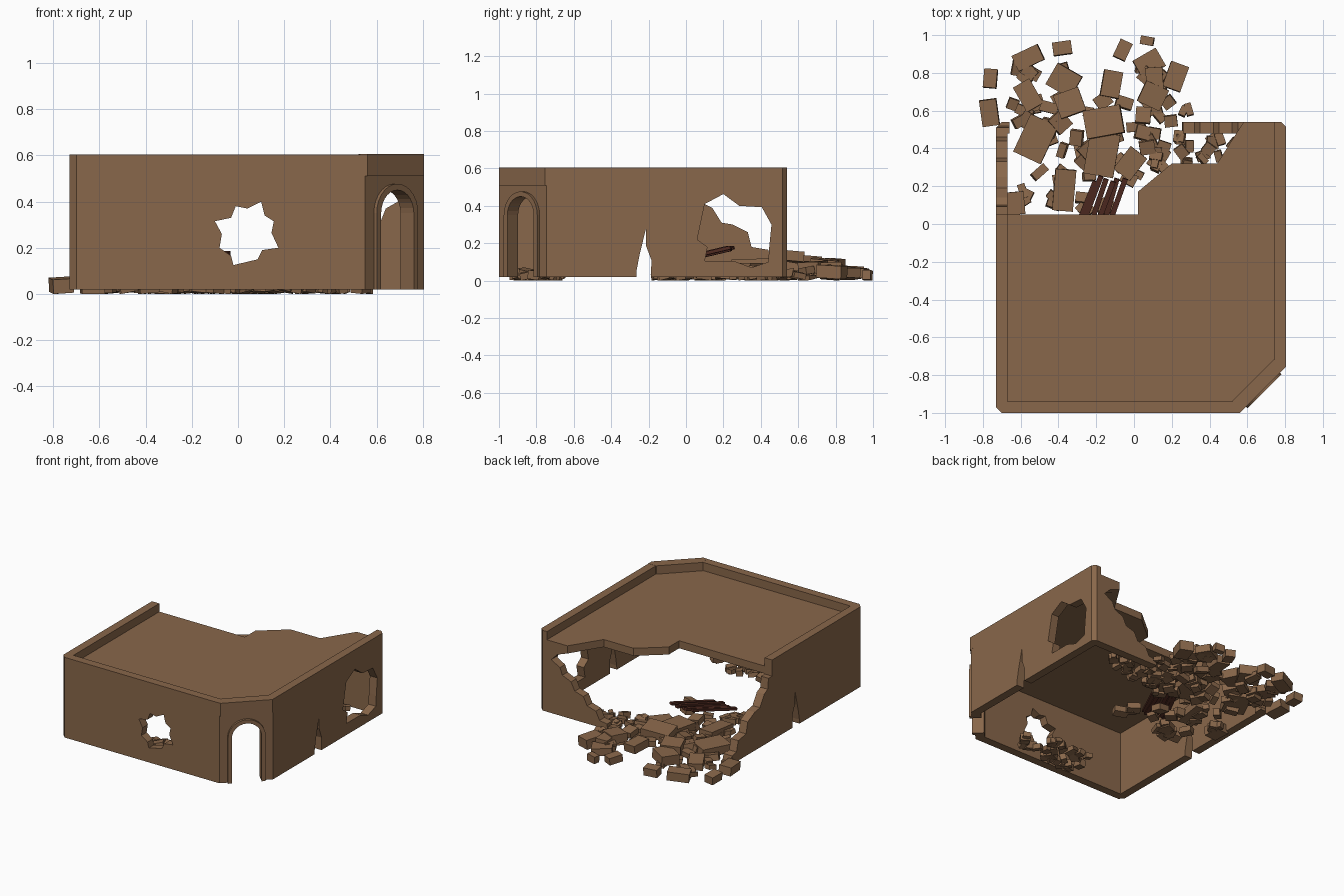
import bpy
import bmesh
import math
import random
from mathutils import Matrix, Vector

random.seed(7)
default_cube = bpy.data.objects.get("Cube")
if default_cube:
    bpy.data.objects.remove(default_cube, do_unlink=True)


def material(name, colour):
    mat = bpy.data.materials.new(name)
    mat.use_nodes = True
    mat.diffuse_color = (*colour, 1)
    mat.node_tree.nodes["Principled BSDF"].inputs["Base Color"].default_value = (*colour, 1)
    return mat


CLAY = material("clay brown", (0.25, 0.136, 0.069))
WOOD = material("dark red wood", (0.085, 0.025, 0.016))

# Each axis maps a profile point (a, b) and a depth d to space.
DIAGONAL = math.sqrt(0.5)
AXES = {
    "x": lambda a, b, d: (d, a, b),
    "y": lambda a, b, d: (a, d, b),
    "z": lambda a, b, d: (a, b, d),
    "corner": lambda a, b, d: (0.678 + (a + d) * DIAGONAL, -0.872 + (a - d) * DIAGONAL, b),
}


def finish(name, bm, mat):
    bmesh.ops.recalc_face_normals(bm, faces=bm.faces)
    mesh = bpy.data.meshes.new(name)
    bm.to_mesh(mesh)
    bm.free()
    mesh.materials.append(mat)
    obj = bpy.data.objects.new(name, mesh)
    bpy.context.scene.collection.objects.link(obj)
    return obj


def prism(name, points, axis, start, end, mat=CLAY):
    """Extrude a closed profile along an axis."""
    bm = bmesh.new()
    place = AXES[axis]
    near = [bm.verts.new(place(a, b, start)) for a, b in points]
    far = [bm.verts.new(place(a, b, end)) for a, b in points]
    bm.faces.new(near)
    bm.faces.new(far[::-1])
    for i in range(len(points)):
        j = (i + 1) % len(points)
        bm.faces.new((near[i], far[i], far[j], near[j]))
    return finish(name, bm, mat)


def cut(target, points, axis, start, end):
    """Remove an extruded profile from the target."""
    cutter = prism("cutter", points, axis, start, end)
    cutter.hide_render = True
    mod = target.modifiers.new("cut", "BOOLEAN")
    mod.operation = "DIFFERENCE"
    mod.solver = "EXACT"
    mod.object = cutter
    bpy.context.view_layer.objects.active = target
    bpy.ops.object.modifier_apply(modifier=mod.name)
    bpy.data.objects.remove(cutter, do_unlink=True)


def arch(half_width, top, bottom, steps=14):
    points = [(half_width, bottom)]
    for i in range(steps + 1):
        t = math.pi * i / steps
        points.append((half_width * math.cos(t), top - half_width + half_width * math.sin(t)))
    return points + [(-half_width, bottom)]


def add_block(bm, centre, size, turn, tilt=(0, 0)):
    """Box with its lowest corner resting at the height of centre."""
    rotation = (Matrix.Rotation(turn, 4, "Z") @ Matrix.Rotation(tilt[0], 4, "X")
                @ Matrix.Rotation(tilt[1], 4, "Y"))
    verts = bmesh.ops.create_cube(bm, size=1, matrix=rotation @ Matrix.Diagonal((*size, 1)))["verts"]
    low = min(v.co.z for v in verts)
    bmesh.ops.translate(bm, verts=verts, vec=Vector(centre) - Vector((0, 0, low)))


# Walls and roof: solid block, hollowed below and sunk on top for the parapet
house = prism("walls_and_roof", [
    (-0.70, -1), (0.55, -1), (0.805, -0.745), (0.805, 0.515), (0.78, 0.54),
    (-0.70, 0.54), (-0.73, 0.51), (-0.73, -0.97)], "z", 0.02, 0.605)
inner = [(-0.67, -0.94), (0.52, -0.94), (0.745, -0.715)]
cut(house, inner + [(0.745, 0.48), (-0.67, 0.48)], "z", -0.5, 0.49)
cut(house, inner + [(0.745, 0.9), (-0.67, 0.9)], "z", 0.545, 0.9)

# Collapsed roof corner
cut(house, [(-0.9, 0.05), (0.02, 0.05), (0.02, 0.17), (0.2, 0.32), (0.44, 0.32),
            (0.58, 0.54), (0.6, 0.9), (-0.9, 0.9)], "z", 0.487, 0.9)

# Broken left wall, stepping down towards the back
cut(house, [(0.05, 0.9), (0.055, 0.52), (0.09, 0.5), (0.1, 0.41), (0.14, 0.39), (0.19, 0.31),
            (0.25, 0.3), (0.33, 0.26), (0.35, 0.18), (0.44, 0.165), (0.46, 0.09), (0.51, 0.08),
            (0.52, 0.04), (0.9, 0.04), (0.9, 0.9)], "x", -0.9, -0.66)

# Broken back wall, stepping down from the right
cut(house, [(0.58, 0.489), (0.66, 0.46), (0.71, 0.41), (0.64, 0.37), (0.62, 0.32), (0.55, 0.29),
            (0.52, 0.23), (0.45, 0.21), (0.42, 0.15), (0.35, 0.13), (0.32, 0.07), (0.26, 0.06),
            (0.24, -0.1), (-0.66, -0.1), (-0.66, 0.489)], "y", 0.47, 0.9)

# Blast hole in the front wall
cut(house, [(-0.10, 0.315), (-0.03, 0.33), (-0.01, 0.38), (0.04, 0.37), (0.10, 0.40),
            (0.115, 0.34), (0.155, 0.315), (0.145, 0.265), (0.175, 0.20), (0.105, 0.19),
            (0.085, 0.15), (-0.02, 0.125), (-0.03, 0.165), (-0.08, 0.20), (-0.07, 0.26)],
    "y", -1.2, -0.9)

# Blast hole in the right wall
cut(house, [(0.10, 0.41), (0.2, 0.463), (0.285, 0.40), (0.405, 0.393), (0.457, 0.30),
            (0.445, 0.18), (0.44, 0.10), (0.35, 0.07), (0.26, 0.104), (0.1, 0.104),
            (0.115, 0.18), (0.06, 0.22)], "x", 0.7, 0.9)

# Cracks at the foot of both side walls
cut(house, [(-0.27, -0.1), (-0.265, 0.05), (-0.25, 0.13), (-0.215, 0.275), (-0.215, 0.19),
            (-0.185, 0.11), (-0.19, -0.1)], "x", -0.9, 0.9)

# Corner doorway, its frame and the band above it
cut(house, arch(0.1, 0.45, -0.1), "corner", -0.15, 0.1)
prism("door_frame", arch(0.127, 0.477, 0.02) + arch(0.1, 0.45, 0.02)[::-1], "corner", -0.05, 0.018)
prism("door_band", [(0.53, -1.0), (0.56, -1.0), (0.806, -0.755), (0.806, -0.715),
                    (0.74, -0.717), (0.522, -0.935)], "z", 0.51, 0.606)

# Main rubble: large slabs as x, y, width, depth, turn in degrees
slabs = [
    (-0.56, 0.88, 0.15, 0.09, 25), (-0.38, 0.93, 0.1, 0.07, 8), (-0.06, 0.92, 0.07, 0.1, -25),
    (0.07, 0.97, 0.07, 0.045, -10), (0.08, 0.85, 0.14, 0.11, 30), (0.22, 0.78, 0.1, 0.14, -20),
    (0.11, 0.755, 0.09, 0.15, 4), (-0.12, 0.74, 0.1, 0.14, -10), (-0.76, 0.77, 0.07, 0.1, -5),
    (-0.765, 0.59, 0.09, 0.14, 8), (-0.52, 0.45, 0.16, 0.22, -25), (-0.16, 0.54, 0.2, 0.15, 10),
    (-0.17, 0.37, 0.16, 0.23, -10), (-0.02, 0.32, 0.11, 0.15, -38), (-0.37, 0.18, 0.11, 0.22, -5),
    (-0.63, 0.11, 0.1, 0.12, 5), (-0.37, 0.76, 0.15, 0.13, -30), (-0.34, 0.64, 0.14, 0.13, 20),
    (-0.56, 0.68, 0.1, 0.15, 30), (0.1, 0.68, 0.13, 0.12, -25)]
bm = bmesh.new()


def pile_height(x, y):
    return max(0, 0.09 - 0.2 * math.hypot((x + 0.2) * 0.8, y - 0.55))


for x, y, width, depth, turn in slabs:
    tilt = (random.uniform(-0.1, 0.1), random.uniform(-0.1, 0.1))
    add_block(bm, (x, y, pile_height(x, y)), (width, depth, random.uniform(0.05, 0.07)),
              math.radians(turn), tilt)


def scatter(bm, count, x_range, y_range, sizes):
    """Small tumbled stones, piled towards the middle of the heap."""
    for _ in range(count):
        x, y = random.uniform(*x_range), random.uniform(*y_range)
        size = [random.uniform(*sizes) for _ in "xy"] + [random.uniform(0.03, 0.05)]
        tilt = [random.uniform(-0.25, 0.25) for _ in "xy"]
        height = pile_height(x, y) * random.random()
        add_block(bm, (x, y, height), size, random.uniform(0, math.pi), tilt)


scatter(bm, 34, (-0.66, 0.15), (0.45, 0.85), (0.05, 0.1))
scatter(bm, 24, (-0.6, 0.1), (0.08, 0.45), (0.04, 0.09))
scatter(bm, 22, (0.08, 0.3), (0.3, 0.66), (0.035, 0.07))
scatter(bm, 10, (0.25, 0.6), (0.3, 0.46), (0.03, 0.07))
scatter(bm, 12, (-0.5, 0.05), (-0.15, 0.08), (0.05, 0.1))
finish("rubble_heap", bm, CLAY)

# Smaller rubble inside, under the front hole
bm = bmesh.new()
scatter(bm, 26, (-0.25, 0.3), (-0.9, -0.68), (0.04, 0.08))
finish("front_rubble", bm, CLAY)

# Fallen roof planks leaning on the heap
bm = bmesh.new()
for i in range(6):
    add_block(bm, (-0.27 + i * 0.033, 0.08 + random.uniform(-0.02, 0.02), 0.08 + 0.01 * (i % 2)),
              (0.028, 0.36, 0.018), math.radians(-18 + random.uniform(-5, 5)), (0.22, 0))
finish("fallen_planks", bm, WOOD)
